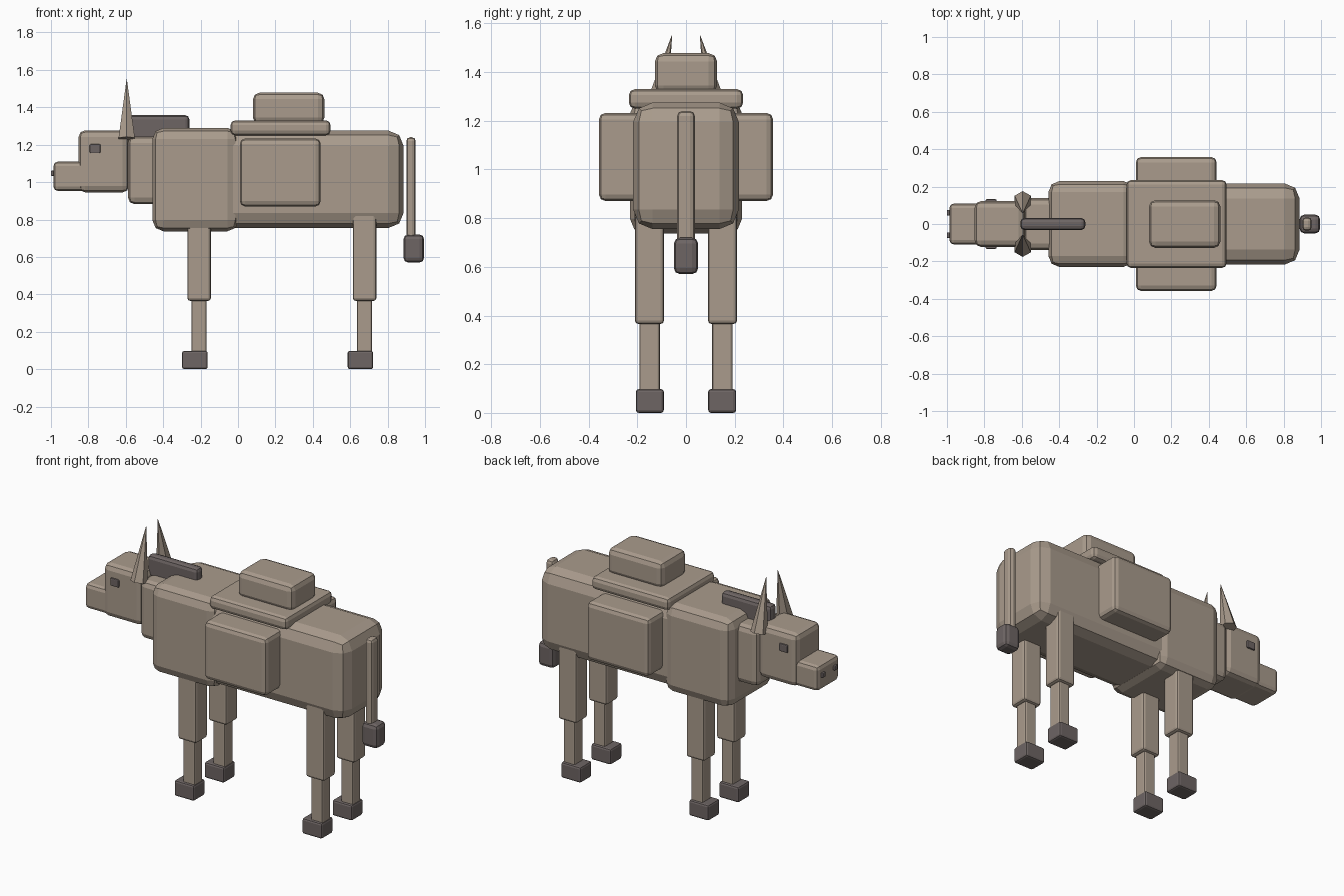
import bpy
import bmesh
from mathutils import Vector

if "Cube" in bpy.data.objects:
    bpy.data.objects.remove(bpy.data.objects["Cube"])


def material(name, rgb):
    m = bpy.data.materials.new(name)
    m.diffuse_color = (*rgb, 1)
    m.use_nodes = True
    m.node_tree.nodes["Principled BSDF"].inputs["Base Color"].default_value = m.diffuse_color
    return m


TAN = material("tan hide", (0.40, 0.33, 0.265))
DARK = material("dark grey brown", (0.155, 0.13, 0.127))


def finish(bm, name, mat):
    mesh = bpy.data.meshes.new(name)
    bmesh.ops.recalc_face_normals(bm, faces=bm.faces)
    bm.to_mesh(mesh)
    bm.free()
    mesh.materials.append(mat)
    obj = bpy.data.objects.new(name, mesh)
    bpy.context.collection.objects.link(obj)
    return obj


def box(name, x, y, z, bevel, mat=TAN, segments=2):
    """Box between the given (min, max) ranges with bevelled edges."""
    bm = bmesh.new()
    bmesh.ops.create_cube(bm, size=1)
    for v in bm.verts:
        for i, (lo, hi) in enumerate((x, y, z)):
            v.co[i] = (lo + hi) / 2 + v.co[i] * (hi - lo)
    bmesh.ops.bevel(bm, geom=bm.edges[:], offset=bevel, offset_type='OFFSET',
                    segments=segments, profile=0.5, affect='EDGES')
    return finish(bm, name, mat)


def pair(name, x, y, z, bevel, mat=TAN):
    """The same box on both sides of the body."""
    box(name + "_left", x, y, z, bevel, mat)
    box(name + "_right", x, (-y[1], -y[0]), z, bevel, mat)


def horn(name, side):
    base = Vector((-0.595, side * 0.127, 1.232))
    tip = Vector((-0.595, side * 0.058, 1.55))
    axis = tip - base
    bm = bmesh.new()
    bmesh.ops.create_cone(bm, cap_ends=True, segments=6, radius1=0.05,
                          radius2=0.001, depth=axis.length)
    bmesh.ops.translate(bm, verts=bm.verts, vec=(0, 0, axis.length / 2))
    # Lean the cone sideways only, keeping a base corner facing outward
    rot = Vector((0, 0, 1)).rotation_difference(axis)
    bm.transform(rot.to_matrix().to_4x4())
    bmesh.ops.translate(bm, verts=bm.verts, vec=base)
    finish(bm, name, TAN)


# Trunk
box("body", (-0.4, 0.885), (-0.217, 0.217), (0.755, 1.275), 0.08)
box("shoulders", (-0.458, 0.003), (-0.23, 0.23), (0.737, 1.29), 0.06)

# Neck and head
box("neck", (-0.588, -0.38), (-0.138, 0.138), (0.882, 1.245), 0.035)
box("head", (-0.852, -0.582), (-0.123, 0.123), (0.945, 1.277), 0.035)
box("muzzle", (-0.987, -0.75), (-0.11, 0.11), (0.952, 1.11), 0.025)
pair("eye", (-0.793, -0.735), (0.115, 0.133), (1.155, 1.203), 0.006, DARK)
pair("nostril", (-1.0, -0.98), (0.045, 0.075), (1.033, 1.062), 0.005, DARK)
for label, s in (("left", 1), ("right", -1)):
    horn("horn_" + label, s)
box("mane", (-0.608, -0.26), (-0.032, 0.032), (1.22, 1.358), 0.022, DARK)

# Saddle and packs
box("saddle_pad", (-0.04, 0.495), (-0.235, 0.235), (1.25, 1.33), 0.025)
box("top_pack", (0.08, 0.462), (-0.128, 0.128), (1.31, 1.478), 0.035)
pair("side_pack", (0.01, 0.442), (0.17, 0.358), (0.87, 1.233), 0.028)

# Legs
for label, cx in (("front", -0.208), ("hind", 0.677)):
    pair(label + "_upper_leg", (cx - 0.063, cx + 0.063), (0.09, 0.21),
         (0.365, 0.84), 0.015)
    pair(label + "_lower_leg", (cx - 0.04, cx + 0.04), (0.107, 0.191),
         (0.05, 0.42), 0.01)
    pair(label + "_hoof", (cx - 0.091, cx + 0.046), (0.091, 0.206),
         (0.0, 0.098), 0.012, DARK)

# Tail
box("tail", (0.9, 0.95), (-0.036, 0.036), (0.64, 1.24), 0.02)
box("tail_tuft", (0.885, 0.995), (-0.05, 0.05), (0.57, 0.72), 0.025, DARK)
